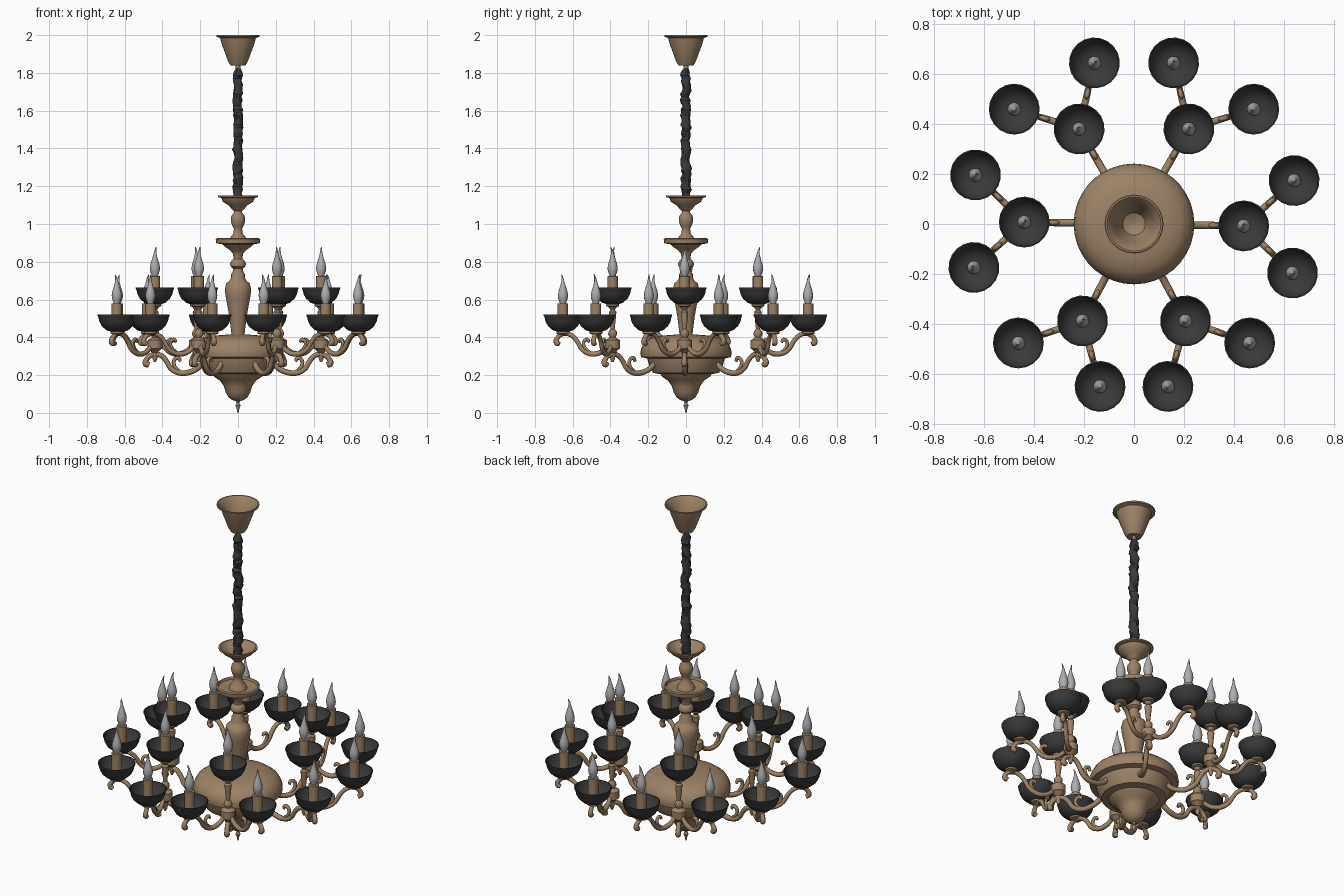
import bpy, bmesh, math, random
from mathutils import Matrix

random.seed(4)


def material(name, col):
    m = bpy.data.materials.new(name)
    m.diffuse_color = (*col, 1)
    return m


BRONZE = material("bronze", (0.34, 0.225, 0.135))
BLACK = material("black", (0.042, 0.042, 0.043))
GLASS = material("grey_glass", (0.42, 0.42, 0.42))


def finish(mesh, mat, angle=35):
    mesh.materials.clear()
    mesh.materials.append(mat)
    for p in mesh.polygons:
        p.use_smooth = True
    mesh.set_sharp_from_angle(angle=math.radians(angle))
    return mesh


def lathe(name, profile, mat, seg=24, fold=0.0, fold_n=3):
    """Revolve (radius, z, optional x/y shift) points; fold adds cloth pleats."""
    bm = bmesh.new()
    rings = []
    for i, (r, z, *s) in enumerate(profile):
        dx, dy = (list(s) + [0, 0])[:2]
        ring = []
        for k in range(seg):
            a = 2 * math.pi * k / seg
            rr = r * (1 + fold * math.sin(fold_n * a + i * 0.9))
            ring.append(bm.verts.new((rr * math.cos(a) + dx, rr * math.sin(a) + dy, z)))
        rings.append(ring)
    for a, b in zip(rings, rings[1:]):
        for k in range(seg):
            j = (k + 1) % seg
            bm.faces.new((a[k], a[j], b[j], b[k]))
    bm.faces.new(rings[0][::-1])
    bm.faces.new(rings[-1])
    bmesh.ops.recalc_face_normals(bm, faces=bm.faces)
    mesh = bpy.data.meshes.new(name)
    bm.to_mesh(mesh)
    bm.free()
    return finish(mesh, mat)


def tube(name, pts, radius, mat):
    """Sweep a round section along (distance, z, thickness factor) points."""
    cu = bpy.data.curves.new(name, 'CURVE')
    cu.dimensions = '3D'
    cu.bevel_depth, cu.bevel_resolution, cu.resolution_u = radius, 2, 5
    cu.use_fill_caps = True
    sp = cu.splines.new('BEZIER')
    sp.bezier_points.add(len(pts) - 1)
    for p, (d, z, t) in zip(sp.bezier_points, pts):
        p.co, p.radius = (d, 0, z), t
        p.handle_left_type = p.handle_right_type = 'AUTO'
    ob = bpy.data.objects.new(name, cu)
    bpy.context.collection.objects.link(ob)
    mesh = bpy.data.meshes.new_from_object(ob.evaluated_get(bpy.context.evaluated_depsgraph_get()))
    bpy.data.objects.remove(ob)
    return finish(mesh, mat, 50)


def place(name, mesh, mtx=Matrix()):
    ob = bpy.data.objects.new(name, mesh)
    bpy.context.collection.objects.link(ob)
    ob.matrix_world = mtx
    return ob


# Ceiling canopy: open funnel
place("ceiling_canopy", lathe("ceiling_canopy", [
    (0.012, 1.815), (0.012, 1.84), (0.04, 1.84), (0.052, 1.86), (0.085, 1.95), (0.095, 1.985),
    (0.115, 1.992), (0.115, 2.0), (0.108, 2.0), (0.09, 1.98), (0.075, 1.94), (0.045, 1.87),
    (0.01, 1.855)], BRONZE, 32))

# Gathered cloth sleeve round the chain
n = 44
sleeve = [(random.uniform(0.021, 0.027), 1.10 + 0.72 * i / n,
           random.uniform(-.004, .004), random.uniform(-.004, .004)) for i in range(n)]
place("chain_sleeve", lathe("chain_sleeve", sleeve + [(0.012, 1.825)], BLACK, 14, 0.14))

# Central column with its two dishes
place("column", lathe("column", [
    (0.034, 0.40), (0.036, 0.43), (0.046, 0.51), (0.066, 0.62), (0.07, 0.655), (0.062, 0.685),
    (0.045, 0.70), (0.036, 0.715), (0.036, 0.735), (0.026, 0.75), (0.026, 0.765), (0.04, 0.775),
    (0.042, 0.79), (0.036, 0.805), (0.024, 0.815), (0.026, 0.84), (0.04, 0.86), (0.07, 0.88),
    (0.08, 0.892), (0.115, 0.898), (0.118, 0.92), (0.11, 0.925), (0.105, 0.91), (0.05, 0.905),
    (0.04, 0.93), (0.024, 0.95), (0.022, 0.975), (0.03, 0.99), (0.038, 1.015), (0.036, 1.04),
    (0.022, 1.06), (0.022, 1.07), (0.034, 1.08), (0.045, 1.095), (0.08, 1.118), (0.088, 1.138),
    (0.105, 1.142), (0.105, 1.15), (0.096, 1.15), (0.08, 1.13), (0.04, 1.105), (0.01, 1.10)],
    BRONZE, 28))

# Large domed body, lower bowl and bottom finial
place("body", lathe("body", [
    (0.003, 0.0), (0.008, 0.025), (0.014, 0.04), (0.006, 0.052), (0.012, 0.062), (0.03, 0.068),
    (0.05, 0.082), (0.066, 0.11), (0.074, 0.14), (0.095, 0.17), (0.125, 0.19), (0.135, 0.205),
    (0.175, 0.212), (0.18, 0.222), (0.195, 0.25), (0.205, 0.288), (0.238, 0.295), (0.242, 0.315),
    (0.238, 0.34), (0.222, 0.37), (0.19, 0.395), (0.14, 0.408), (0.05, 0.415), (0.03, 0.415)],
    BRONZE, 36))

# Shared candle parts, z measured from the cup rim
cup = lathe("cup", [
    (0.03, -0.09), (0.055, -0.082), (0.08, -0.06), (0.093, -0.035), (0.098, -0.012), (0.102, -0.006),
    (0.102, 0.0), (0.097, 0.0), (0.09, -0.025), (0.07, -0.055), (0.04, -0.07), (0.01, -0.072)],
    BLACK, 20)
candle = lathe("candle", [
    (0.02, -0.105), (0.034, -0.1), (0.034, -0.09), (0.028, -0.088), (0.028, 0.058), (0.016, 0.06)],
    BRONZE, 16)
bulb = lathe("bulb", [
    (0.016, 0.055), (0.018, 0.066), (0.025, 0.085), (0.027, 0.102), (0.023, 0.125),
    (0.015, 0.15), (0.008, 0.175, 0.001), (0.005, 0.195, 0.004), (0.002, 0.212, 0.010)], GLASS, 14)

# Shared arm parts: distance from the column (main) or from the post (branch)
main_arm = tube("main_arm", [
    (0.17, 0.29, 1.1), (0.21, 0.24, 1.1), (0.26, 0.215, 1.1), (0.31, 0.212, 1.1), (0.355, 0.235, 1),
    (0.38, 0.275, 1), (0.41, 0.305, 1), (0.45, 0.308, 1), (0.483, 0.285, 1), (0.488, 0.26, 1.2),
    (0.47, 0.255, 1)], 0.0135, BRONZE)
main_leaf = tube("main_leaf", [
    (0.30, 0.215, .7), (0.335, 0.245, 1), (0.337, 0.28, 1), (0.315, 0.29, 1.1), (0.305, 0.272, .8)],
    0.010, BRONZE)
branch = tube("branch", [
    (0.02, 0.365, 1), (0.045, 0.335, 1), (0.085, 0.314, 1.1), (0.13, 0.315, 1.1), (0.17, 0.34, 1),
    (0.195, 0.38, 1), (0.225, 0.41, 1), (0.265, 0.42, 1), (0.30, 0.40, 1), (0.308, 0.372, 1.2),
    (0.292, 0.364, 1)], 0.0125, BRONZE)
branch_leaf = tube("branch_leaf", [
    (0.12, 0.318, .7), (0.155, 0.35, 1), (0.157, 0.378, 1), (0.138, 0.388, 1.1), (0.128, 0.374, .8)],
    0.009, BRONZE)
post = lathe("post", [
    (0.006, 0.27), (0.012, 0.285), (0.016, 0.32), (0.03, 0.335), (0.04, 0.342), (0.04, 0.385),
    (0.03, 0.39), (0.016, 0.40), (0.024, 0.415), (0.022, 0.43), (0.011, 0.445), (0.017, 0.50),
    (0.02, 0.535), (0.011, 0.545), (0.022, 0.56), (0.03, 0.575)], BRONZE, 14)
stem = lathe("stem", [(0.012, 0.41), (0.02, 0.42), (0.03, 0.435)], BRONZE, 12)


def candle_set(name, mtx, rim):
    m = mtx @ Matrix.Translation((0, 0, rim))
    place(name + "_cup", cup, m)
    place(name + "_candle", candle, m)
    place(name + "_bulb", bulb, m @ Matrix.Rotation(random.uniform(0, 6.28), 4, 'Z'))


# Six arms, each with a tall post candle and two branching candles
for i, deg in enumerate((-1, 60, 120, 179, 242, 298), 1):
    arm = Matrix.Rotation(math.radians(deg), 4, 'Z')
    place(f"arm_{i}", main_arm, arm)
    place(f"arm_leaf_{i}", main_leaf, arm)
    hub = arm @ Matrix.Translation((0.44, 0, 0))
    place(f"post_{i}", post, hub)
    candle_set(f"upper_{i}", hub, 0.665)
    for side, turn in (("left", 43), ("right", -43)):
        b = hub @ Matrix.Rotation(math.radians(turn), 4, 'Z')
        place(f"branch_{side}_{i}", branch, b)
        place(f"branch_leaf_{side}_{i}", branch_leaf, b)
        tip = b @ Matrix.Translation((0.272, 0, 0))
        place(f"stem_{side}_{i}", stem, tip)
        candle_set(f"outer_{side}_{i}", tip, 0.52)
